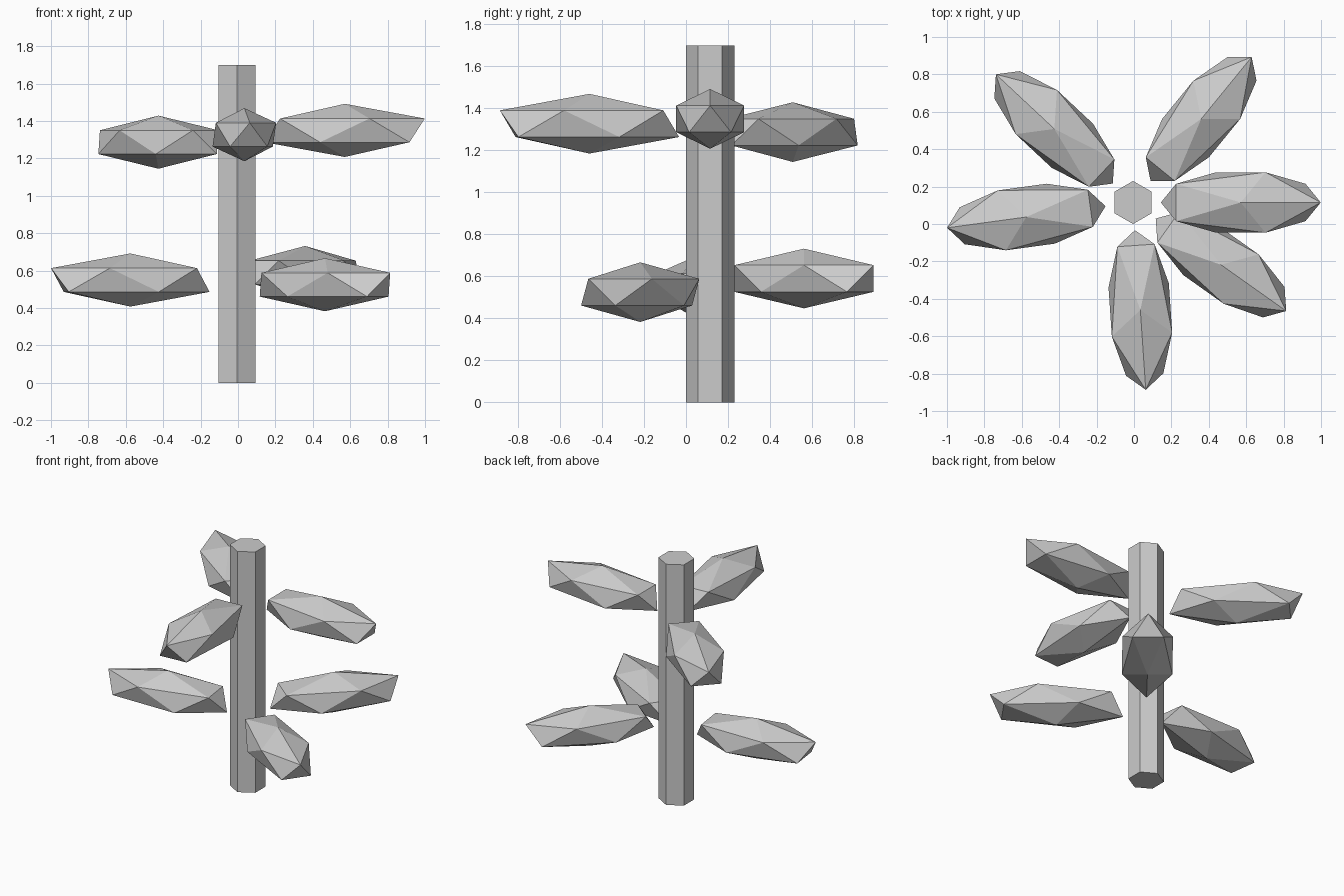
import bpy
from math import cos, sin

if "Cube" in bpy.data.objects:
    bpy.data.objects.remove(bpy.data.objects["Cube"])

TRUNK = (-0.005, 0.115)      # trunk axis in plan
TURN = 2.39                  # spiral step between leaves, radians
REACH = 0.576                # trunk axis to leaf centre
LEAF_SCALE = (0.478, 0.19, 0.142)
LEAF_HEIGHTS = [1.35, 1.287, 1.327, 0.59, 0.55, 0.525]

# Hexagonal trunk
bpy.ops.mesh.primitive_cylinder_add(vertices=6, radius=0.115, depth=1.7,
                                    location=(*TRUNK, 0.85))
bpy.context.object.name = "trunk"

# Faceted leaf clumps spiralling around the trunk
for i, z in enumerate(LEAF_HEIGHTS):
    a = i * TURN
    bpy.ops.mesh.primitive_ico_sphere_add(
        subdivisions=1, radius=1, rotation=(0, 0, a),
        location=(TRUNK[0] + REACH * cos(a), TRUNK[1] + REACH * sin(a), z))
    leaf = bpy.context.object
    leaf.name = f"leaf_{i + 1}"
    leaf.scale = LEAF_SCALE
